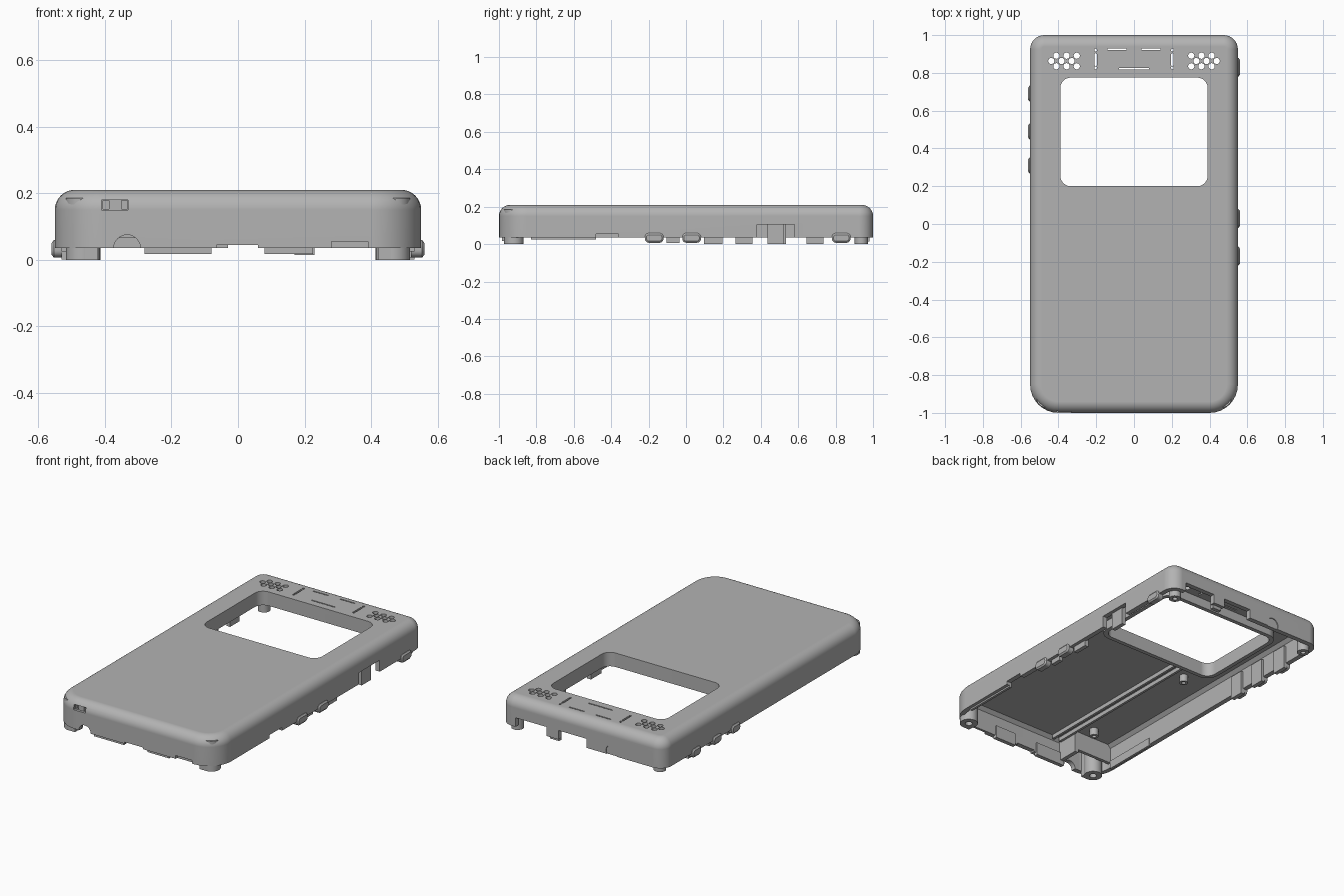
import bpy, bmesh, math
from mathutils import Vector

cube = bpy.data.objects.get("Cube")
if cube:
    bpy.data.objects.remove(cube, do_unlink=True)

grey = bpy.data.materials.new("casing_grey")
grey.use_nodes = True
COLOUR = (0.45, 0.45, 0.45, 1)
grey.diffuse_color = COLOUR
grey.node_tree.nodes["Principled BSDF"].inputs["Base Color"].default_value = COLOUR

HALF_X, HALF_Y, RIM_Z, TOP_Z, FILLET, WALL = 0.55, 1.0, 0.04, 0.215, 0.06, 0.03


def rounded(cx, cy, hx, hy, r_low, r_high, n=6):
    """Counter-clockwise rounded rectangle, with its own radius low and high."""
    pts = []
    corners = ((1, 1, r_high), (-1, 1, r_high), (-1, -1, r_low), (1, -1, r_low))
    for q, (sx, sy, r) in enumerate(corners):
        for k in range(n + 1):
            a = math.radians(90 * (q + k / n))
            pts.append((cx + sx * (hx - r) + r * math.cos(a),
                        cy + sy * (hy - r) + r * math.sin(a)))
    return pts


def circle(cx, cy, r, n=24):
    return [(cx + r * math.cos(math.tau * k / n), cy + r * math.sin(math.tau * k / n))
            for k in range(n)]


def bridge(bm, a, b):
    for i in range(len(a)):
        j = (i + 1) % len(a)
        bm.faces.new((a[i], a[j], b[j], b[i]))


def prism(bm, pts, lo, hi, axis="z"):
    """Extrude a flat outline along an axis."""
    place = {"x": lambda u, v, w: (w, u, v), "y": lambda u, v, w: (u, w, v),
             "z": lambda u, v, w: (u, v, w)}[axis]
    rings = [[bm.verts.new(place(u, v, w)) for u, v in pts] for w in (lo, hi)]
    bridge(bm, *rings)
    bm.faces.new(rings[0])
    bm.faces.new(rings[1])


def box(bm, x, y, z):
    prism(bm, [(x[0], y[0]), (x[1], y[0]), (x[1], y[1]), (x[0], y[1])], *z)


def tube(bm, outer, inner, lo, hi):
    rings = [[bm.verts.new((u, v, w)) for u, v in pts]
             for pts, w in ((outer, lo), (outer, hi), (inner, hi), (inner, lo))]
    for i in range(4):
        bridge(bm, rings[i], rings[(i + 1) % 4])


def finish(name, bm, smooth=True):
    bmesh.ops.recalc_face_normals(bm, faces=bm.faces[:])
    mesh = bpy.data.meshes.new(name)
    bm.to_mesh(mesh)
    bm.free()
    obj = bpy.data.objects.new(name, mesh)
    bpy.context.collection.objects.link(obj)
    mesh.materials.append(grey)
    if smooth:
        shade(obj)
    return obj


def activate(obj):
    bpy.ops.object.select_all(action="DESELECT")
    obj.select_set(True)
    bpy.context.view_layer.objects.active = obj


def shade(obj):
    activate(obj)
    bpy.ops.object.shade_smooth_by_angle(angle=math.radians(30))
    weighted = obj.modifiers.new("even_normals", "WEIGHTED_NORMAL")
    weighted.keep_sharp = True


# Hollow casing: outer wall and fillet, then inner wall and ceiling
def ring(bm, inset, z):
    pts = rounded(0, 0, HALF_X - inset, HALF_Y - inset,
                  max(0.15 - inset, 0.02), max(0.075 - inset, 0.01), 8)
    return [bm.verts.new((x, y, z)) for x, y in pts]


bm = bmesh.new()
profile = [(0, RIM_Z)]
for k in range(9):
    a = math.radians(90 * k / 8)
    profile.append((FILLET * (1 - math.cos(a)), TOP_Z - FILLET * (1 - math.sin(a))))
inside = [(WALL, RIM_Z), (WALL, 0.165), (WALL + 0.02, 0.185)]
outer_rings = [ring(bm, *p) for p in profile]
inner_rings = [ring(bm, *p) for p in inside]
for rings in (outer_rings, inner_rings):
    for a, b in zip(rings, rings[1:]):
        bridge(bm, a, b)
    bm.faces.new(rings[-1])
bridge(bm, outer_rings[0], inner_rings[0])
casing = finish("casing", bm, smooth=False)

# Cutter for the window, grilles, slots and wall notches
bm = bmesh.new()
window = rounded(0, 0.4875, 0.39, 0.2875, 0.055, 0.055)
prism(bm, window, 0.1, 0.3)
for s in (-1, 1):
    for row in (-1, 0, 1):
        for col in range(3):
            x = 0.33 + 0.054 * col - (0.027 if row else 0)
            prism(bm, circle(s * x, 0.863 + 0.028 * row, 0.0165, 16), 0.15, 0.3)
    box(bm, sorted((s * 0.04, s * 0.14)), (0.922, 0.929), (0.15, 0.3))
    for y, h in ((0.92, 0.008), (0.87, 0.034), (0.827, 0.008)):
        prism(bm, rounded(s * 0.203, y, 0.006, h, 0.005, 0.005, 3), 0.15, 0.3)
box(bm, (-0.08, 0.08), (0.819, 0.826), (0.15, 0.3))
# front wall: strap slot, jack notch, shallow notches
box(bm, (-0.41, -0.33), (-1.1, -0.985), (0.155, 0.185))
for x in (-0.405, -0.35):
    box(bm, (x, x + 0.018), (-1.05, -0.95), (0.157, 0.183))
prism(bm, circle(-0.333, RIM_Z, 0.04), -1.1, -0.9, "y")
box(bm, (-0.065, 0.06), (-1.1, -0.9), (0, 0.05))
box(bm, (0.28, 0.39), (-1.1, -0.985), (0, 0.06))
# back wall: port openings and a round dimple
box(bm, (0.24, 0.45), (0.9, 1.1), (0, 0.095))
box(bm, (-0.03, 0.16), (0.9, 1.1), (0, 0.095))
prism(bm, circle(-0.2, 0.06, 0.04), 0.995, 1.1, "y")
# side walls: card opening and button gaps
box(bm, (0.5, 0.6), (0.38, 0.58), (0, 0.11))
box(bm, (0.5, 0.6), (-0.48, -0.36), (0, 0.06))
cutter = finish("opening_cutter", bm, smooth=False)
cutter.hide_render = True

cut = casing.modifiers.new("openings", "BOOLEAN")
cut.operation, cut.solver, cut.object, cut.use_self = "DIFFERENCE", "EXACT", cutter, True
activate(casing)
bpy.ops.object.modifier_apply(modifier=cut.name)
bpy.data.objects.remove(cutter, do_unlink=True)
shade(casing)

# Rim hanging under the window
bm = bmesh.new()
tube(bm, rounded(0, 0.4875, 0.415, 0.3125, 0.075, 0.075), window, 0.13, 0.2)
finish("window_rim", bm)

# Screw posts in the corners
bm = bmesh.new()
for s in (-1, 1):
    for x, y, r in ((0.465, -0.92, 0.052), (0.48, 0.937, 0.035)):
        tube(bm, circle(s * x, y, r), circle(s * x, y, r * 0.4), 0.005, 0.19)
    box(bm, sorted((s * 0.42, s * 0.46)), (-0.972, -0.94), (0.005, 0.19))
finish("screw_posts", bm)

# Block beside the jack
bm = bmesh.new()
box(bm, (-0.28, -0.255), (-0.98, -0.83), (0.05, 0.19))
box(bm, (-0.53, -0.255), (-0.85, -0.83), (0.07, 0.19))
finish("jack_block", bm)

# Long stiffening ribs and small posts on the ceiling
bm = bmesh.new()
for x in (-0.25, -0.2):
    box(bm, (x, x + 0.015), (-0.95, 0.18), (0.16, 0.19))
for x, y in ((-0.33, -0.75), (-0.33, 0.05)):
    tube(bm, circle(x, y, 0.025), circle(x, y, 0.012), 0.14, 0.19)
finish("ceiling_ribs", bm)

# Locating tabs along the inside of the rim
bm = bmesh.new()
for lo, hi in ((-0.28, -0.08), (0.08, 0.225)):
    box(bm, (lo, hi), (-0.985, -0.96), (0.022, 0.1))
for y, h in ((0.31, 0.045), (0.49, 0.045), (0.69, 0.045)):
    box(bm, (-0.53, -0.505), (y - h, y + h), (0.006, 0.15))
for y, h, z in ((-0.07, 0.035, 0.012), (0.145, 0.05, 0.006), (0.48, 0.045, 0.006)):
    box(bm, (0.505, 0.53), (y - h, y + h), (z, 0.15))
for s in (-1, 1):
    box(bm, sorted((s * 0.515, s * 0.53)), (-0.83, -0.48), (0.03, 0.08))
box(bm, (0.17, 0.23), (0.955, 0.98), (0.02, 0.12))
finish("locating_tabs", bm)

# Side buttons, each a rounded pad with a softened outer edge
for name, s, places in (("left_button", 1, (-0.17, 0.03, 0.83)),
                        ("right_button", -1, (0.31, 0.49, 0.69))):
    for number, y in enumerate(places, 1):
        bm = bmesh.new()
        h = 0.05 if s > 0 else 0.042
        loops = []
        for x, inset in ((0.52, 0), (0.553, 0), (0.56, 0.009)):
            pts = rounded(y, 0.038, h - inset, 0.026 - inset, 0.022 - inset, 0.022 - inset)
            loops.append([bm.verts.new((s * x, u, v)) for u, v in pts])
        bridge(bm, loops[0], loops[1])
        bridge(bm, loops[1], loops[2])
        bm.faces.new(loops[0])
        bm.faces.new(loops[2])
        finish(f"{name}_{number}", bm)

# Lowest points rest on the ground
low = min(v.co.z for o in bpy.data.objects if o.type == "MESH" for v in o.data.vertices)
for o in bpy.data.objects:
    if o.type == "MESH":
        o.location.z -= low
